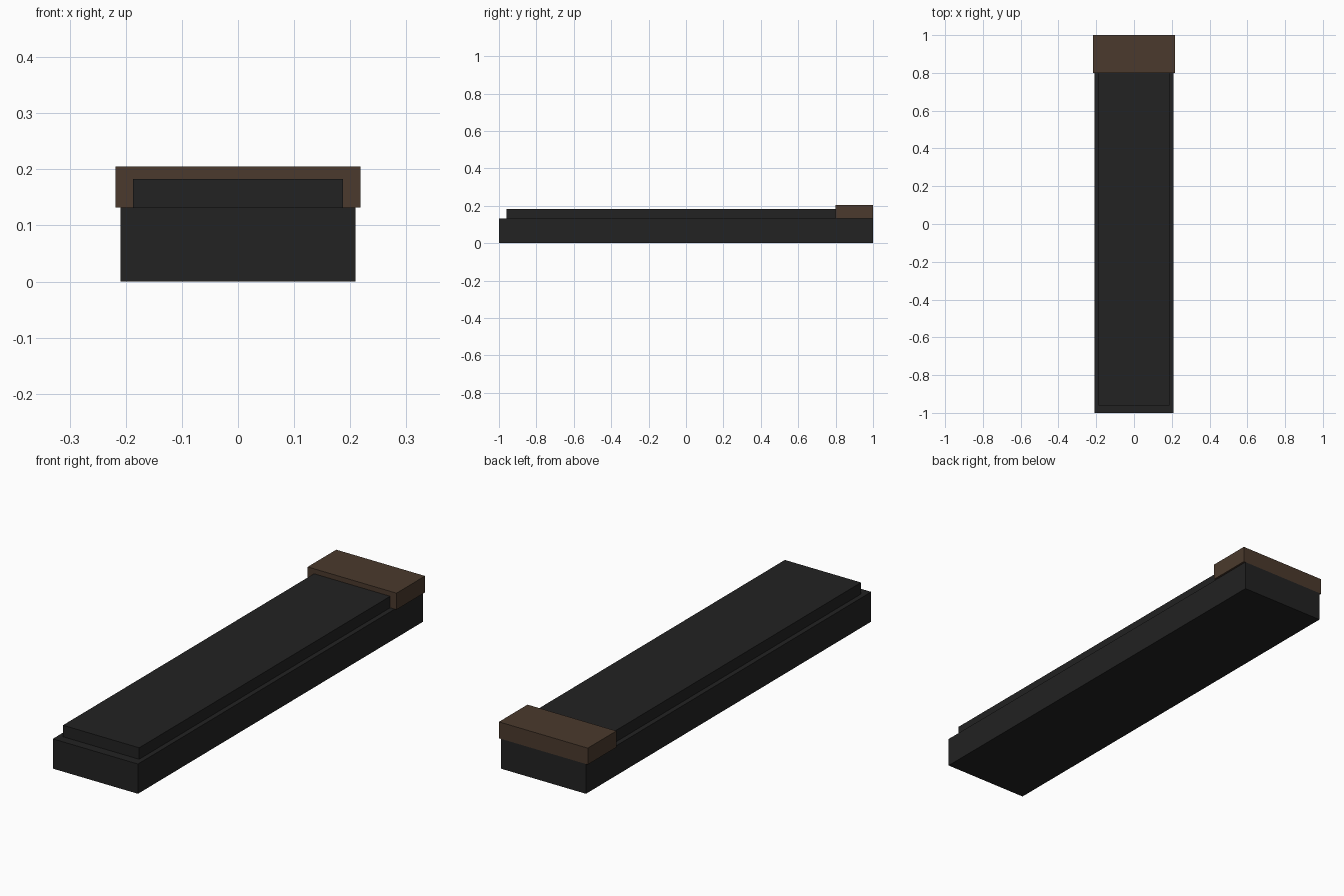
import bpy

cube = bpy.data.objects.get("Cube")
if cube:
    bpy.data.objects.remove(cube, do_unlink=True)


def make_material(name, rgb):
    mat = bpy.data.materials.new(name)
    mat.use_nodes = True
    colour = (*rgb, 1.0)
    mat.diffuse_color = colour
    mat.node_tree.nodes["Principled BSDF"].inputs["Base Color"].default_value = colour
    return mat


def box(name, half_width, y_range, z_range, mat):
    """Box centred on x = 0, spanning the given y and z ranges."""
    (y0, y1), (z0, z1) = y_range, z_range
    bpy.ops.mesh.primitive_cube_add(size=1, location=(0, (y0 + y1) / 2, (z0 + z1) / 2))
    obj = bpy.context.object
    obj.name = name
    obj.scale = (2 * half_width, y1 - y0, z1 - z0)
    bpy.ops.object.transform_apply(location=False, rotation=False, scale=True)
    obj.data.materials.append(mat)
    return obj


black = make_material("matte black", (0.016, 0.016, 0.016))
brown = make_material("dark brown", (0.07, 0.042, 0.026))

BASE_TOP = 0.132

# Long base block
box("base", 0.209, (-1, 1), (0, BASE_TOP), black)
# Narrower raised top, running back to the end cap
box("raised_top", 0.187, (-0.96, 0.81), (BASE_TOP, 0.183), black)
# Overhanging cap across the back end
box("end_cap", 0.218, (0.8, 1), (BASE_TOP, 0.205), brown)
